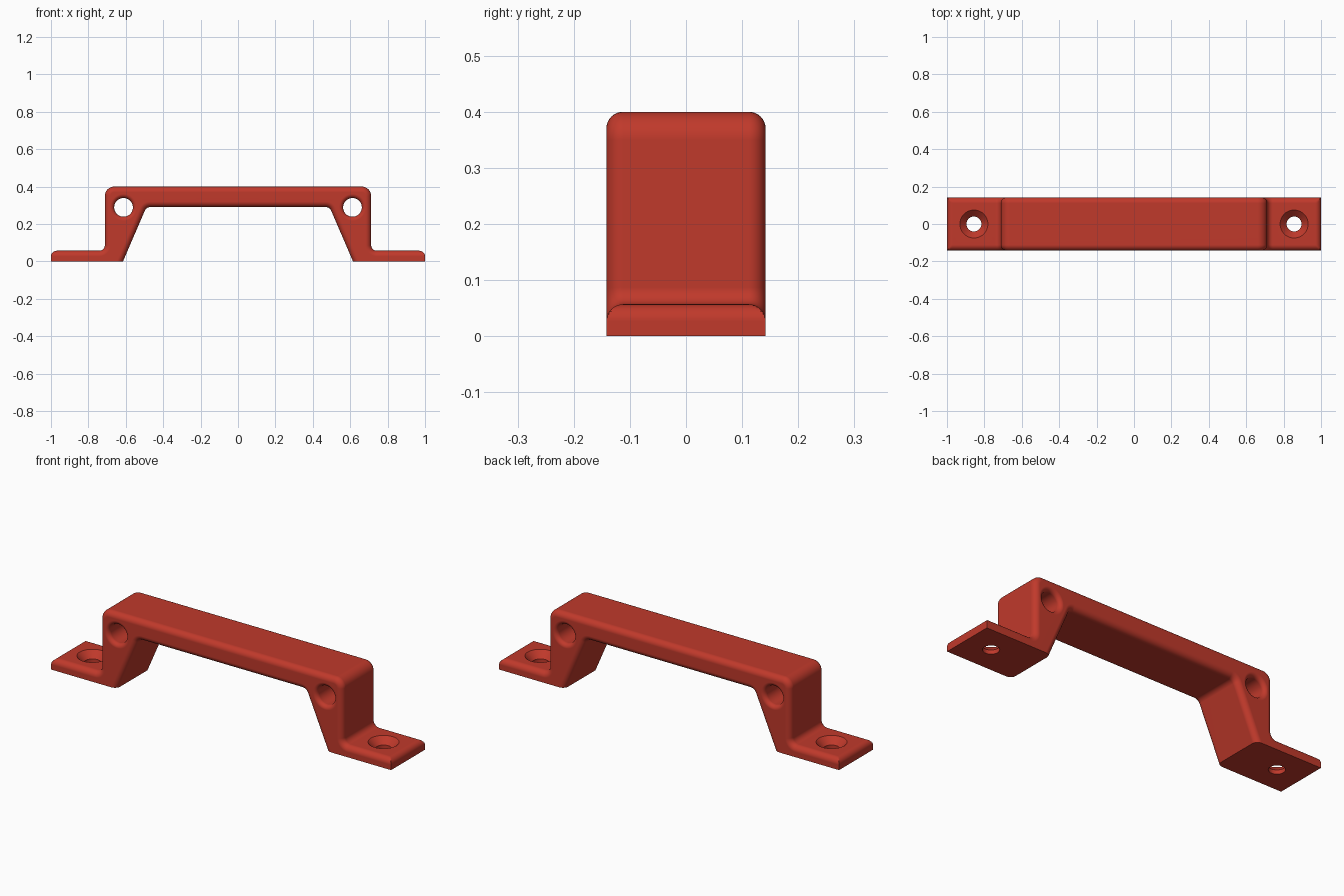
import bpy, bmesh, math
from mathutils import Vector

if "Cube" in bpy.data.objects:
    bpy.data.objects.remove(bpy.data.objects["Cube"])

HALF_DEPTH, ROUND, FLANGE, TOP = 0.142, 0.03, 0.057, 0.4
red = bpy.data.materials.new("handle red")
red.diffuse_color = (0.527, 0.041, 0.024, 1)
red.use_nodes = True
red.node_tree.nodes["Principled BSDF"].inputs["Base Color"].default_value = red.diffuse_color


def fillet(prev, p, nxt, r, steps=8):
    """Points of an arc that rounds corner p."""
    if r == 0:
        return [p]
    a, b = (prev - p).normalized(), (nxt - p).normalized()
    half = a.angle(b) / 2
    centre = p + (a + b).normalized() * (r / math.sin(half))
    s = p + a * (r / math.tan(half)) - centre
    e = p + b * (r / math.tan(half)) - centre
    sweep = s.angle(e)
    return [centre + (s * math.sin((1 - i / steps) * sweep) + e * math.sin(i / steps * sweep))
            / math.sin(sweep) for i in range(steps + 1)]


def inset(pts, d):
    """Move the outline inwards, keeping the base and the end faces in place."""
    def on_end(p):
        return abs(p.x) > 1 - ROUND - 1e-4 and p.y < FLANGE + 1e-4

    def edge(a, b):
        n = Vector((-(b - a).y, (b - a).x)).normalized()
        fixed = (a.y < 1e-5 and b.y < 1e-5) or (on_end(a) and on_end(b))
        return n, 0 if fixed else d
    out = []
    for i, p in enumerate(pts):
        if on_end(p):
            out.append(Vector((p.x, min(p.y, FLANGE - d))))
            continue
        (n1, d1), (n2, d2) = edge(pts[i - 1], p), edge(p, pts[(i + 1) % len(pts)])
        det = n1.x * n2.y - n1.y * n2.x
        if abs(det) < 1e-4:
            out.append(p + n1 * d1)
        else:
            out.append(p + Vector((d1 * n2.y - d2 * n1.y, n1.x * d2 - n2.x * d1)) / det)
    return out


def finish(name, bm):
    bmesh.ops.recalc_face_normals(bm, faces=bm.faces)
    mesh = bpy.data.meshes.new(name)
    bm.to_mesh(mesh)
    bm.free()
    mesh.materials.append(red)
    ob = bpy.data.objects.new(name, mesh)
    bpy.context.collection.objects.link(ob)
    return ob


def skin(bm, rings):
    """Join rings of points into a closed solid."""
    rows = [[bm.verts.new(p) for p in ring] for ring in rings]
    n = len(rows[0])
    for a, b in zip(rows, rows[1:]):
        for i in range(n):
            bm.faces.new((a[i], a[(i + 1) % n], b[(i + 1) % n], b[i]))
    bm.faces.new(rows[0])
    bm.faces.new(rows[-1])


def lathe_cutter(name, profile, centre, along_y):
    """Turned cutter; profile lists (radius, position along the axis)."""
    bm = bmesh.new()
    rings = []
    for r, h in profile:
        ring = []
        for i in range(48):
            c, s = r * math.cos(i * math.tau / 48), r * math.sin(i * math.tau / 48)
            ring.append(Vector(centre) + Vector((c, h, s) if along_y else (c, s, h)))
        rings.append(ring)
    skin(bm, rings)
    ob = finish(name, bm)
    ob.hide_render = True
    return ob


# Outline of the right half, counter-clockwise from the inner foot: x, z, corner radius
half = [(0.615, 0, 0), (1, 0, 0), (1, FLANGE, ROUND), (0.712, FLANGE, 0.03),
        (0.712, TOP, 0.05)]
under = [(0.49, 0.29, 0.03)]
corners = half + [(-x, z, r) for x, z, r in reversed(half)] \
    + [(-x, z, r) for x, z, r in under] + under
flat = [Vector(c[:2]) for c in corners]
outline = []
for i, c in enumerate(corners):
    outline += fillet(flat[i - 1], flat[i], flat[(i + 1) % len(flat)], c[2])

# Handle body: outline layers that shrink towards front and back
steps = 8
layers = []
for k in range(steps + 1):
    t = k / steps * math.pi / 2
    layers.append((HALF_DEPTH - ROUND + ROUND * math.sin(t), ROUND * (1 - math.cos(t))))
layers = [(-y, d) for y, d in reversed(layers)] + layers
bm = bmesh.new()
skin(bm, [[(p.x, y, p.y) for p in inset(outline, d)] for y, d in layers])
handle = finish("handle", bm)

# Cross holes with rounded rims, and countersunk screw holes
FLARE = 0.022
rim = []
for k in range(7):
    t = k / 6 * math.pi / 2
    rim.append((0.05 + FLARE * (1 - math.cos(t)), HALF_DEPTH - FLARE + FLARE * math.sin(t)))
rim.append((0.05 + FLARE, HALF_DEPTH + 0.03))
cross = [(r, -h) for r, h in reversed(rim)] + rim
screw = [(0.04, -0.05), (0.04, 0.022), (0.075, FLANGE), (0.075, FLANGE + 0.04)]
cutters = []
for side in (-1, 1):
    cutters.append(lathe_cutter("cross_hole_cutter", cross, (side * 0.612, 0, 0.289), True))
    cutters.append(lathe_cutter("screw_hole_cutter", screw, (side * 0.856, 0, 0), False))

bpy.context.view_layer.objects.active = handle
handle.select_set(True)
for cutter in cutters:
    mod = handle.modifiers.new("hole", 'BOOLEAN')
    mod.operation, mod.solver, mod.object = 'DIFFERENCE', 'EXACT', cutter
    bpy.ops.object.modifier_apply(modifier=mod.name)
for cutter in cutters:
    bpy.data.objects.remove(cutter)
bpy.ops.object.shade_smooth_by_angle(angle=math.radians(30))
weighted = handle.modifiers.new("even shading", 'WEIGHTED_NORMAL')
weighted.keep_sharp = True
